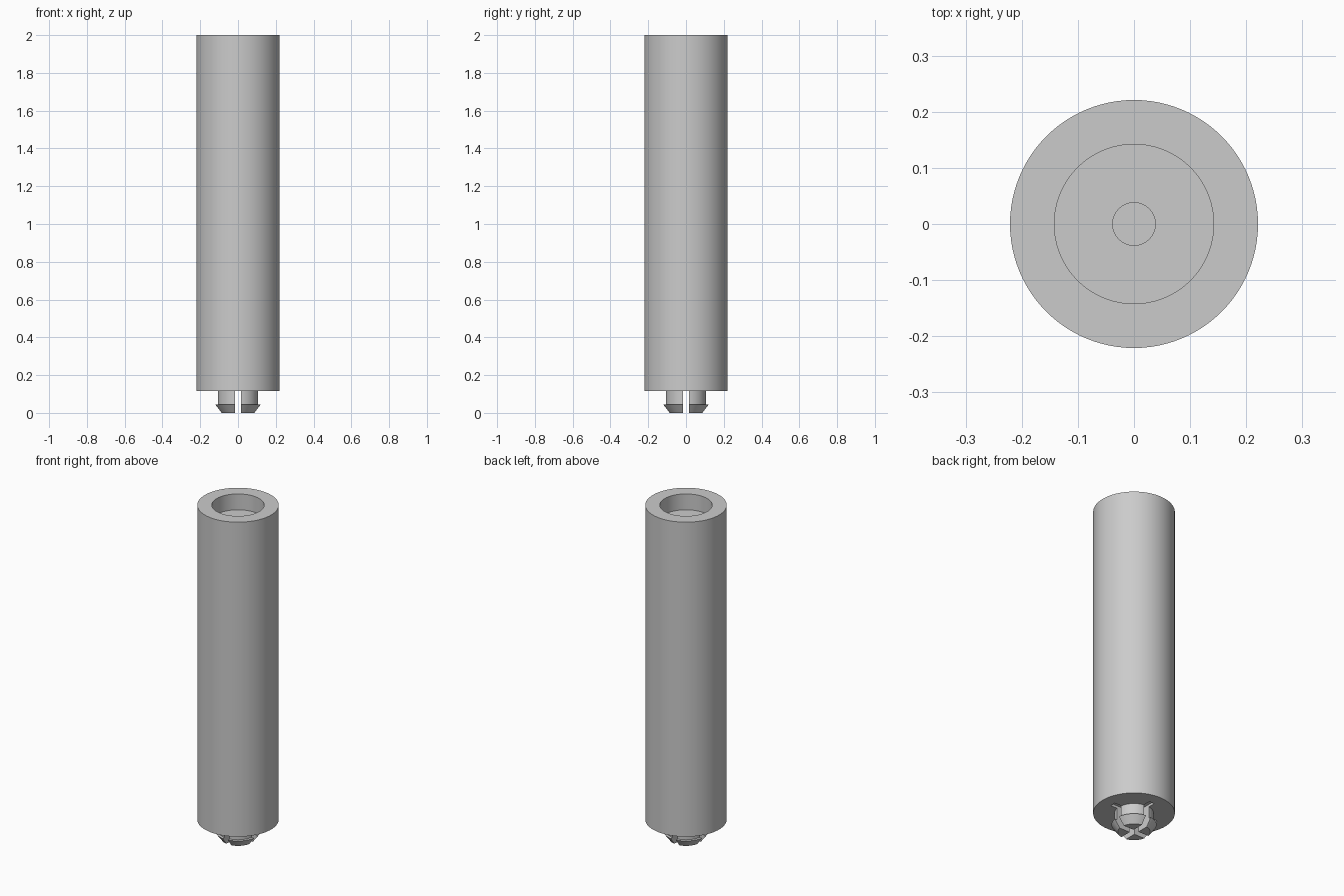
import bpy, bmesh, math
from mathutils import Vector

if "Cube" in bpy.data.objects:
    bpy.data.objects.remove(bpy.data.objects["Cube"], do_unlink=True)

grey = bpy.data.materials.new("light grey plastic")
grey.use_nodes = True
colour = (0.6, 0.6, 0.6, 1)
grey.diffuse_color = colour
grey.node_tree.nodes["Principled BSDF"].inputs["Base Color"].default_value = colour

BODY_BASE = 0.117
SLOT = 0.017      # half width of the slots
ARM = 0.15        # half length of the slots


def add_object(name, bm):
    bmesh.ops.recalc_face_normals(bm, faces=bm.faces)
    mesh = bpy.data.meshes.new(name)
    bm.to_mesh(mesh)
    bm.free()
    obj = bpy.data.objects.new(name, mesh)
    bpy.context.collection.objects.link(obj)
    mesh.materials.append(grey)
    return obj


def lathe(name, profile, steps=96):
    bm = bmesh.new()
    verts = [bm.verts.new((r, 0, z)) for r, z in profile]
    edges = [bm.edges.new(pair) for pair in zip(verts, verts[1:])]
    bmesh.ops.spin(bm, geom=verts + edges, axis=(0, 0, 1), cent=(0, 0, 0),
                   angle=math.tau, steps=steps, use_duplicate=False)
    bmesh.ops.remove_doubles(bm, verts=bm.verts, dist=1e-5)
    return add_object(name, bm)


# Spacer: split snap pin, tube, top socket and small blind hole
spacer = lathe("spacer_body", [
    (0, 0), (0.088, 0), (0.122, 0.045), (0.106, 0.045), (0.106, BODY_BASE),
    (0.221, BODY_BASE), (0.221, 2), (0.142, 2), (0.142, 1.905),
    (0.038, 1.905), (0.038, 1.8), (0, 1.8)])

# Cross-shaped cutter that splits the pin into four prongs
bm = bmesh.new()
corners = []
for i in range(4):
    for x, y in ((ARM, -SLOT), (ARM, SLOT), (SLOT, SLOT)):
        a = i * math.pi / 2
        corners.append(bm.verts.new((x * math.cos(a) - y * math.sin(a),
                                     x * math.sin(a) + y * math.cos(a), -0.1)))
base = bm.faces.new(corners)
top = bmesh.ops.extrude_face_region(bm, geom=[base])["geom"]
bmesh.ops.translate(bm, vec=Vector((0, 0, 0.1 + BODY_BASE + 0.015)),
                    verts=[v for v in top if isinstance(v, bmesh.types.BMVert)])
cutter = add_object("slot_cutter", bm)
cutter.hide_render = True

cut = spacer.modifiers.new("slots", "BOOLEAN")
cut.operation = "DIFFERENCE"
cut.solver = "EXACT"
cut.object = cutter

bpy.ops.object.select_all(action="DESELECT")
spacer.select_set(True)
bpy.context.view_layer.objects.active = spacer
bpy.ops.object.modifier_apply(modifier=cut.name)
bpy.data.objects.remove(cutter, do_unlink=True)
bpy.ops.object.shade_smooth_by_angle(angle=math.radians(30))
